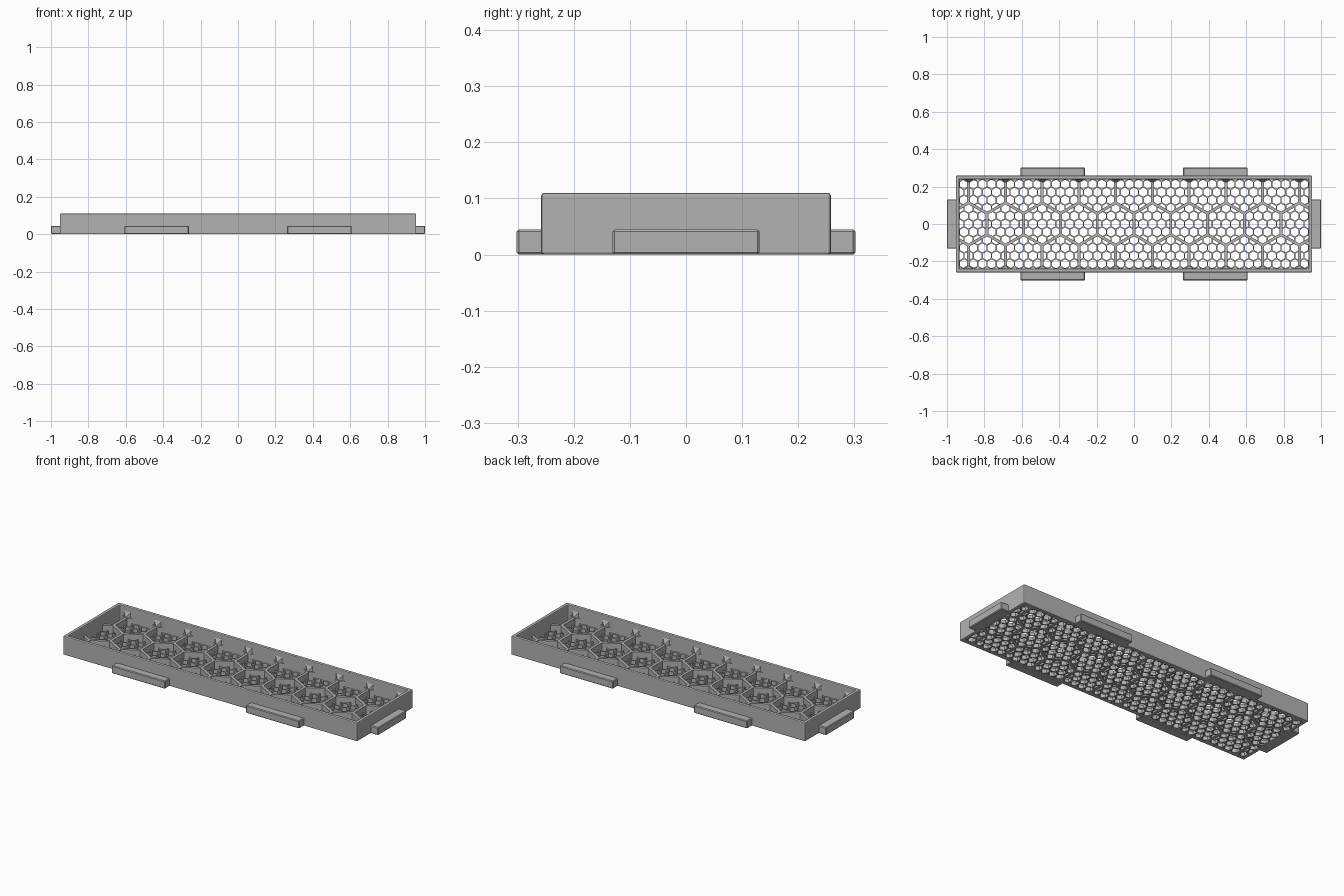
import bpy, bmesh
from math import pi, sin, cos, sqrt
from mathutils import Vector

cube = bpy.data.objects.get("Cube")
if cube:
    bpy.data.objects.remove(cube)

grey = bpy.data.materials.new("plain_grey")
grey.use_nodes = True
COLOR = (0.45, 0.45, 0.45, 1)
grey.diffuse_color = COLOR
grey.node_tree.nodes["Principled BSDF"].inputs["Base Color"].default_value = COLOR

HX, HY, HEIGHT, WALL = 0.953, 0.258, 0.11, 0.02
PITCH, RIB_TOP, FLOOR_TOP = 0.1965, 0.05, 0.02


def finish(bm, name):
    mesh = bpy.data.meshes.new(name)
    bm.to_mesh(mesh)
    bm.free()
    mesh.materials.append(grey)
    obj = bpy.data.objects.new(name, mesh)
    bpy.context.collection.objects.link(obj)
    return obj


def hexagon(bm, x, y, r, z, turn):
    return [bm.verts.new((x + r * cos(turn + i * pi / 3), y + r * sin(turn + i * pi / 3), z))
            for i in range(6)]


def honeycomb(name, pitch, gap, top, flat_top, shift):
    """Open honeycomb grid with solid cell walls, trimmed to the tray."""
    bm = bmesh.new()
    outer, inner = pitch / sqrt(3), (pitch - gap) / sqrt(3)
    row_step = pitch * sqrt(3) / 2
    turn = 0 if flat_top else pi / 6
    span_a, span_b = (HY, HX) if flat_top else (HX, HY)
    rows, cols = int(span_b / row_step) + 2, int(span_a / pitch) + 2
    for row in range(-rows, rows + 1):
        for col in range(-cols, cols + 1):
            a = (col + 0.5 * ((row + shift) % 2)) * pitch
            b = row * row_step
            x, y = (b, a) if flat_top else (a, b)
            rings = [hexagon(bm, x, y, r, z, turn)
                     for r, z in ((outer, 0), (outer, top), (inner, top), (inner, 0))]
            for i in range(6):
                j = (i + 1) % 6
                for k, m in ((1, 2), (2, 3), (3, 0)):
                    bm.faces.new((rings[k][i], rings[k][j], rings[m][j], rings[m][i]))
    bmesh.ops.remove_doubles(bm, verts=bm.verts, dist=0.0001)
    for n, d in ((Vector((1, 0, 0)), HX), (Vector((0, 1, 0)), HY)):
        for s in (-1, 1):
            bmesh.ops.bisect_plane(bm, geom=bm.verts[:] + bm.edges[:] + bm.faces[:],
                                   plane_co=n * s * (d - WALL / 2), plane_no=n * s,
                                   clear_outer=True)
    return finish(bm, name)


def rectangle(bm, hx, hy, z):
    return [bm.verts.new((sx * hx, sy * hy, z))
            for sx, sy in ((-1, -1), (1, -1), (1, 1), (-1, 1))]


# Tray wall: closed rectangular band with softened edges
bm = bmesh.new()
rings = [rectangle(bm, HX - w, HY - w, z)
         for w, z in ((0, 0), (0, HEIGHT), (WALL, HEIGHT), (WALL, 0))]
for k in range(4):
    for i in range(4):
        j = (i + 1) % 4
        m = (k + 1) % 4
        bm.faces.new((rings[k][i], rings[k][j], rings[m][j], rings[m][i]))
wall = finish(bm, "tray_wall")
bevel = wall.modifiers.new("soft_edges", "BEVEL")
bevel.width, bevel.segments = 0.005, 2

# Fine floor mesh and the large reinforcing ribs
honeycomb("floor_mesh", PITCH / 4, 0.007, FLOOR_TOP, False, 0)
honeycomb("large_ribs", PITCH, 0.016, RIB_TOP, False, 1)


# Wedges where the ribs meet the long walls
def gusset(name, x, side):
    bm = bmesh.new()
    y0, y1 = side * (HY - WALL / 2), side * 0.222
    top = [bm.verts.new(p) for p in ((x - 0.035, y0, 0.1), (x + 0.035, y0, 0.1), (x, y1, RIB_TOP))]
    low = [bm.verts.new((v.co.x, v.co.y, 0)) for v in top]
    bm.faces.new(top)
    bm.faces.new(low)
    for i in range(3):
        j = (i + 1) % 3
        bm.faces.new((top[i], top[j], low[j], low[i]))
    bmesh.ops.recalc_face_normals(bm, faces=bm.faces)
    finish(bm, name)


for side, label in ((-1, "front"), (1, "back")):
    for i in range(10):
        gusset(f"{label}_gusset_{i + 1}", (i - 4.5) * PITCH, side)


# Mounting tabs around the base
def tab(name, x, y, sx, sy):
    bm = bmesh.new()
    bmesh.ops.create_cube(bm, size=1)
    for v in bm.verts:
        v.co = Vector((x + v.co.x * sx, y + v.co.y * sy, 0.0225 + v.co.z * 0.045))
    obj = finish(bm, name)
    mod = obj.modifiers.new("chamfer", "BEVEL")
    mod.width, mod.segments = 0.004, 1


for side, label in ((-1, "front"), (1, "back")):
    for sx, hand in ((-1, "right"), (1, "left")):
        tab(f"{label}_{hand}_tab", sx * 0.435, side * 0.276, 0.346, 0.052)
for sx, hand in ((-1, "right"), (1, "left")):
    tab(f"{hand}_end_tab", sx * 0.972, 0, 0.056, 0.262)
